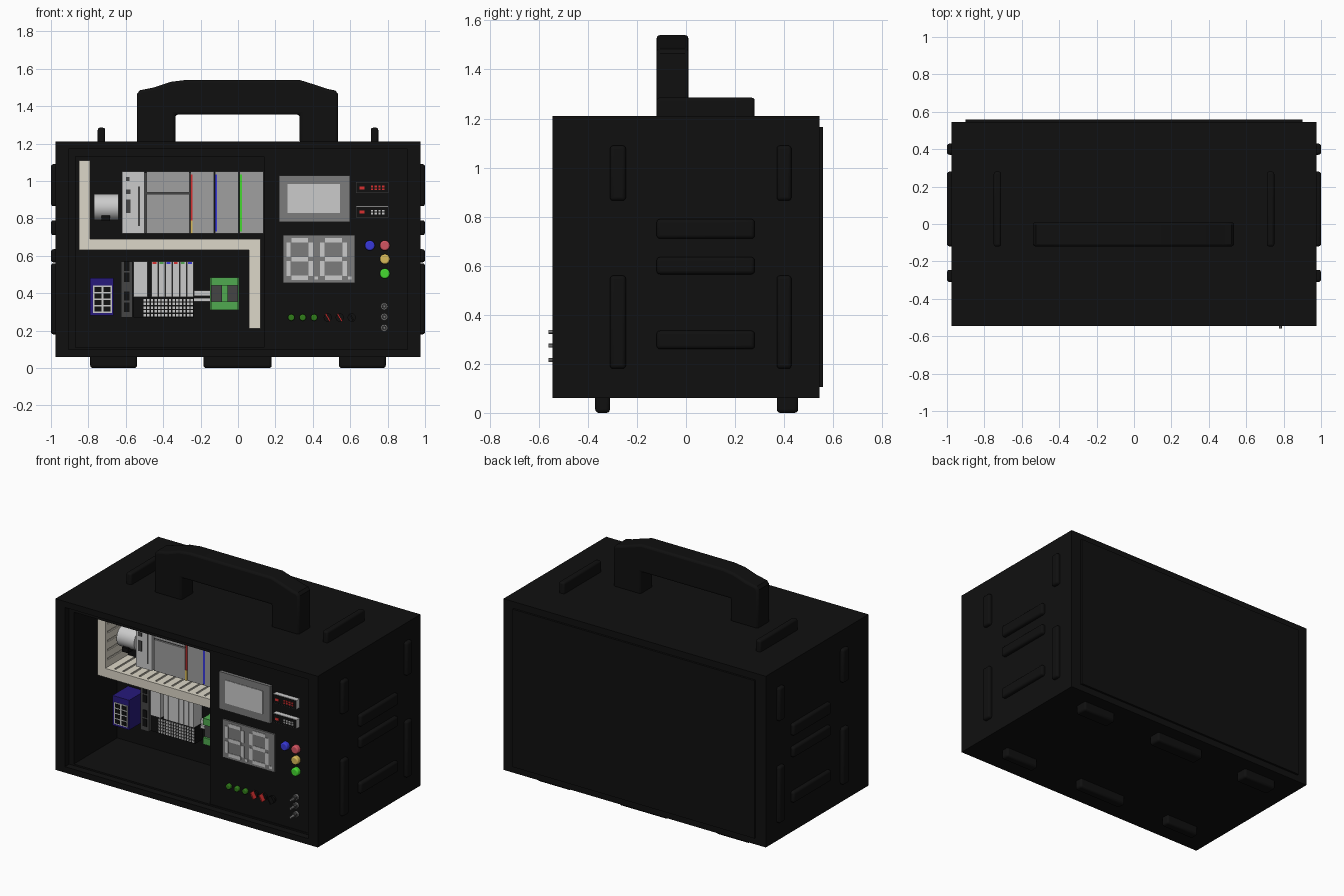
import bpy, bmesh, math
from mathutils import Matrix, Vector

if "Cube" in bpy.data.objects:
    bpy.data.objects.remove(bpy.data.objects["Cube"])

MATS = {}
COL = dict(black=(.005, .005, .005), dark=(.06, .06, .06), grey=(.2, .2, .2), mid=(.35, .35, .35),
           light=(.55, .55, .55), white=(.75, .75, .75), beige=(.72, .68, .58), navy=(.02, .01, .2),
           blue=(.04, .04, .7), red=(.7, .03, .03), rose=(.65, .09, .12), yellow=(.7, .5, .1),
           green=(.06, .7, .03), leaf=(.03, .2, .01), board=(.08, .4, .08))

def finish(name, bm, col, bevel=0, smooth=False):
    bmesh.ops.recalc_face_normals(bm, faces=bm.faces)
    me = bpy.data.meshes.new(name)
    bm.to_mesh(me)
    bm.free()
    ob = bpy.data.objects.new(name, me)
    bpy.context.collection.objects.link(ob)
    if col not in MATS:
        MATS[col] = bpy.data.materials.new(col)
        MATS[col].diffuse_color = (*COL[col], 1)
    me.materials.append(MATS[col])
    if bevel:
        m = ob.modifiers.new("bevel", 'BEVEL')
        m.width, m.segments, m.limit_method, m.angle_limit = bevel, 3, 'ANGLE', math.radians(60)
    if smooth or bevel:
        bpy.ops.object.select_all(action='DESELECT')
        ob.select_set(True)
        bpy.context.view_layer.objects.active = ob
        bpy.ops.object.shade_smooth_by_angle()
    return ob

def boxes(name, specs, col, bevel=0):
    """Each spec is x0, x1, y0, y1, z0, z1 and an optional tilt about y."""
    bm = bmesh.new()
    for s in specs:
        x0, x1, y0, y1, z0, z1 = s[:6]
        mat = Matrix.Translation(((x0+x1)/2, (y0+y1)/2, (z0+z1)/2))
        if len(s) > 6:
            mat = mat @ Matrix.Rotation(s[6], 4, 'Y')
        bmesh.ops.create_cube(bm, size=1, matrix=mat @ Matrix.Diagonal((x1-x0, y1-y0, z1-z0, 1)))
    return finish(name, bm, col, bevel)

def cyl(name, c, r, depth, col, axis='Y', n=24, bevel=0):
    bm = bmesh.new()
    rot = Matrix.Rotation(math.pi/2, 4, 'X' if axis == 'Y' else 'Y')
    bmesh.ops.create_cone(bm, cap_ends=True, segments=n, radius1=r, radius2=r, depth=depth,
                          matrix=Matrix.Translation(c) @ rot)
    return finish(name, bm, col, bevel, n > 8)

# Case shell: rectangular rings from the back panel, round the outside, into the cavity
rings = [(.9, .105, 1.165, .558), (.9, .105, 1.165, .545), (.975, .06, 1.21, .545), (.975, .06, 1.21, -.545),
         (.905, .1, 1.17, -.545), (.905, .1, 1.17, -.5), (.87, .11, 1.13, -.5), (.87, .11, 1.13, -.04)]
bm = bmesh.new()
loops = [[bm.verts.new((sx*x, y, z)) for sx, z in ((-1, a), (1, a), (1, b), (-1, b))] for x, a, b, y in rings]
for p, q in zip(loops, loops[1:]):
    for i in range(4):
        j = (i+1) % 4
        bm.faces.new((p[i], p[j], q[j], q[i]))
bm.faces.new(loops[0])
bm.faces.new(loops[-1])
finish("case_shell", bm, 'black')

# Ribs on the sides and top, feet below
ribs = [(-.31, -.245, .865, 1.09), (.37, .43, .865, 1.09), (-.31, -.245, .18, .56), (.37, .43, .18, .56),
        (-.12, .28, .26, .335), (-.12, .28, .565, .635), (-.12, .28, .71, .79)]
for s, side in ((-1, "left"), (1, "right")):
    boxes("side_ribs_"+side, [(*sorted((s*.95, s*1.0)), *r) for r in ribs], 'black', .014)
    boxes("top_rib_"+side, [(s*.73-.02, s*.73+.02, -.12, .28, 1.19, 1.285)], 'black', .012)
boxes("feet", [(a, b, c, d, 0, .08) for a, b in ((-.79, -.54), (-.185, .18), (.54, .79))
               for c, d in ((-.37, -.31), (.37, .457))], 'black', .014)

# Carrying handle
prof = [(-.54, 1.2), (-.54, 1.465), (-.525, 1.485), (-.45, 1.5), (-.36, 1.53), (-.28, 1.54), (.33, 1.54),
        (.42, 1.512), (.48, 1.492), (.52, 1.484), (.535, 1.465), (.535, 1.2), (.33, 1.2), (.33, 1.355),
        (-.335, 1.355), (-.335, 1.2)]
bm = bmesh.new()
f = bm.faces.new([bm.verts.new((x, -.12, z)) for x, z in prof])
g = bmesh.ops.extrude_face_region(bm, geom=[f])
bmesh.ops.translate(bm, vec=(0, .13, 0), verts=[v for v in g['geom'] if isinstance(v, bmesh.types.BMVert)])
finish("carrying_handle", bm, 'black', .014)

# Cable ducts: core with slotted fingers on the side walls
duct = [(-.85, -.79, .63, 1.11), (-.79, .12, .63, .69), (.06, .12, .21, .63)]
core, fingers = [], []
for x0, x1, z0, z1 in duct:
    core.append((x0, x1, -.28, -.255, z0, z1))
    hor = x1-x0 > z1-z0
    ix, iz = (0, .007) if hor else (.007, 0)
    core.append((x0+ix, x1-ix, -.256, -.04, z0+iz, z1-iz))
    n = round(max(x1-x0, z1-z0)/.06)
    for i in range(n):
        a = (x0 if hor else z0) + i*max(x1-x0, z1-z0)/n
        fingers.append((a, a+.048, -.255, -.04, z0, z1) if hor else (x0, x1, -.255, -.04, a, a+.048))
boxes("cable_ducts", core, 'beige')
boxes("duct_fingers", fingers, 'beige')

# Upper controller rack
boxes("processor_module", [(-.62, -.5, -.2, -.04, .72, 1.05)], 'light')
boxes("processor_slots", [(-.6, -.575, -.203, -.19, .83, .9), (-.6, -.575, -.203, -.19, .93, .955),
                          (-.535, -.525, -.203, -.19, .76, .97), (-.6, -.58, -.203, -.19, 1.0, 1.02)], 'dark')
boxes("power_module", [(-.49, -.26, -.19, -.04, .72, .93), (-.49, -.26, -.19, -.04, .938, 1.05)], 'mid')
boxes("module_gap", [(-.5, -.255, -.18, -.04, .72, 1.045)], 'dark')
for i, col in enumerate(('red', 'blue', 'green')):
    x = -.255+i*.132
    boxes("card_module_%d" % i, [(x, x+.127, -.19, -.04, .72, 1.05)], 'mid')
    boxes("card_stripe_%d" % i, [(x, x+.012, -.194, -.18, .73, 1.035)], col)
boxes("card_label", [(-.255, -.243, -.196, -.18, .72, .79)], 'yellow')
cyl("round_socket", (-.705, -.12, .86), .07, .13, 'white', 'X', 32)
boxes("socket_base", [(-.77, -.64, -.1, -.04, .79, .9)], 'light')
boxes("socket_plug", [(-.73, -.685, -.19, -.12, .785, .815)], 'black')

# Network switch with two columns of ports
boxes("network_switch", [(-.79, -.665, -.205, -.04, .28, .48)], 'navy')
boxes("switch_port_plate", [(-.775, -.675, -.208, -.19, .295, .44)], 'white')
boxes("switch_ports", [(x, x+.036, -.211, -.2, z, z+.026) for x in (-.767, -.719)
                       for z in (.302, .337, .372, .407)], 'black')

# Lower input/output rack
boxes("coupler_module", [(-.625, -.565, -.14, -.04, .27, .57)], 'dark')
boxes("coupler_sockets", [(-.61, -.58, -.143, -.13, z, z+.05) for z in (.3, .36, .46, .52)], 'black')
boxes("coupler_cover", [(-.56, -.485, -.13, -.04, .38, .57)], 'light')
sl = [-.463+i*.038 for i in range(6)]
boxes("io_slices", [(x, x+.035, -.13, -.04, .38, .57) for x in sl], 'light')
for k, col in enumerate(('red', 'board', 'blue')):
    boxes("slice_tabs_"+col, [(x+.006, x+.026, -.133, -.12, .555, .568) for x in sl[k::3]], col)
boxes("terminal_block", [(-.56, -.235, -.12, -.04, .27, .38)], 'black')
boxes("terminal_contacts", [(x0+i*.0193, x0+i*.0193+.013, -.125, -.115, .276+j*.02, .29+j*.02)
                            for x0 in (-.505,) for i in range(14) for j in range(5)], 'white')

# Mounting rail and relay module
boxes("mounting_rail", [(-.235, -.15, -.065, -.04, .355, .375), (-.235, -.15, -.065, -.04, .385, .415)], 'white')
boxes("relay_module", [(-.15, .005, -.1, -.04, .31, .485)], 'board')
boxes("relay_terminals", [(-.145, .0, -.165, -.1, z, z+.045) for z in (.31, .44)], 'board')
boxes("relay_body", [(-.145, -.085, -.15, -.1, .355, .44), (-.055, .0, -.15, -.1, .355, .44)], 'dark')

# Control panel with touch screen
P = -.495
boxes("control_panel", [(.14, .905, P, -.47, .1, 1.17)], 'black')
boxes("screen_frame", [(.22, .6, -.515, P+.01, .78, 1.03)], 'grey')
boxes("screen", [(.265, .545, -.518, -.51, .83, .985)], 'light')

# Two small meters
for k, z in enumerate((.935, .805)):
    boxes("meter_case_%d" % k, [(.63, .805, -.527, P+.01, z, z+.06)], 'light')
    boxes("meter_face_%d" % k, [(.633, .802, -.53, -.52, z+.003, z+.057)], 'black')
    boxes("meter_lamp_%d" % k, [(.65, .675, -.533, -.525, z+.02, z+.036)], 'red')
    boxes("meter_digits_%d" % k, [(.71+i*.02, .723+i*.02, -.533, -.525, z+.016+j*.015, z+.026+j*.015)
                                  for i in range(4) for j in range(2)], ('red', 'white')[k])

# Large two digit segment display
boxes("segment_display", [(.24, .625, -.505, P+.01, .455, .71)], 'grey')
seg = []
for cx in (.33, .51):
    seg += [(cx-.045, cx+.045, -.508, -.5, z-.012, z+.012) for z in (.483, .582, .682)]
    seg += [(x-.012, x+.012, -.508, -.5, z, z+.078) for x in (cx-.06, cx+.06) for z in (.493, .593)]
    seg.append((cx+.078, cx+.097, -.508, -.5, .472, .49))
boxes("display_segments", seg, 'light')

# Push buttons
for x, z, col in ((.705, .655, 'blue'), (.785, .655, 'rose'), (.785, .582, 'yellow'), (.785, .505, 'green')):
    cyl("button_"+col, (x, -.505, z), .027, .04, col, bevel=.008)

# Indicator lamps and blade switches
for i in range(3):
    cyl("indicator_lamp_%d" % i, (.285+i*.061, -.502, .27), .018, .03, 'leaf', bevel=.006)
for i, col in enumerate(('red', 'red', 'black')):
    x = .48+i*.064
    cyl("switch_base_%d" % i, (x, -.498, .27), .022, .02, 'black')
    boxes("switch_blade_%d" % i, [(x-.004, x+.004, -.54, P, .247, .293, -.52)], col)

# Toggle switches
for i, z in enumerate((.33, .274, .215)):
    cyl("toggle_washer_%d" % i, (.782, -.5, z), .019, .02, 'grey')
    cyl("toggle_nut_%d" % i, (.782, -.515, z), .014, .03, 'dark', n=6)
    cyl("toggle_lever_%d" % i, (.782, -.53, z), .008, .06, 'grey', n=12)

for m in bpy.data.materials:
    if m.users and not m.is_grease_pencil:
        m.use_nodes = True
        m.node_tree.nodes["Principled BSDF"].inputs["Base Color"].default_value = m.diffuse_color
